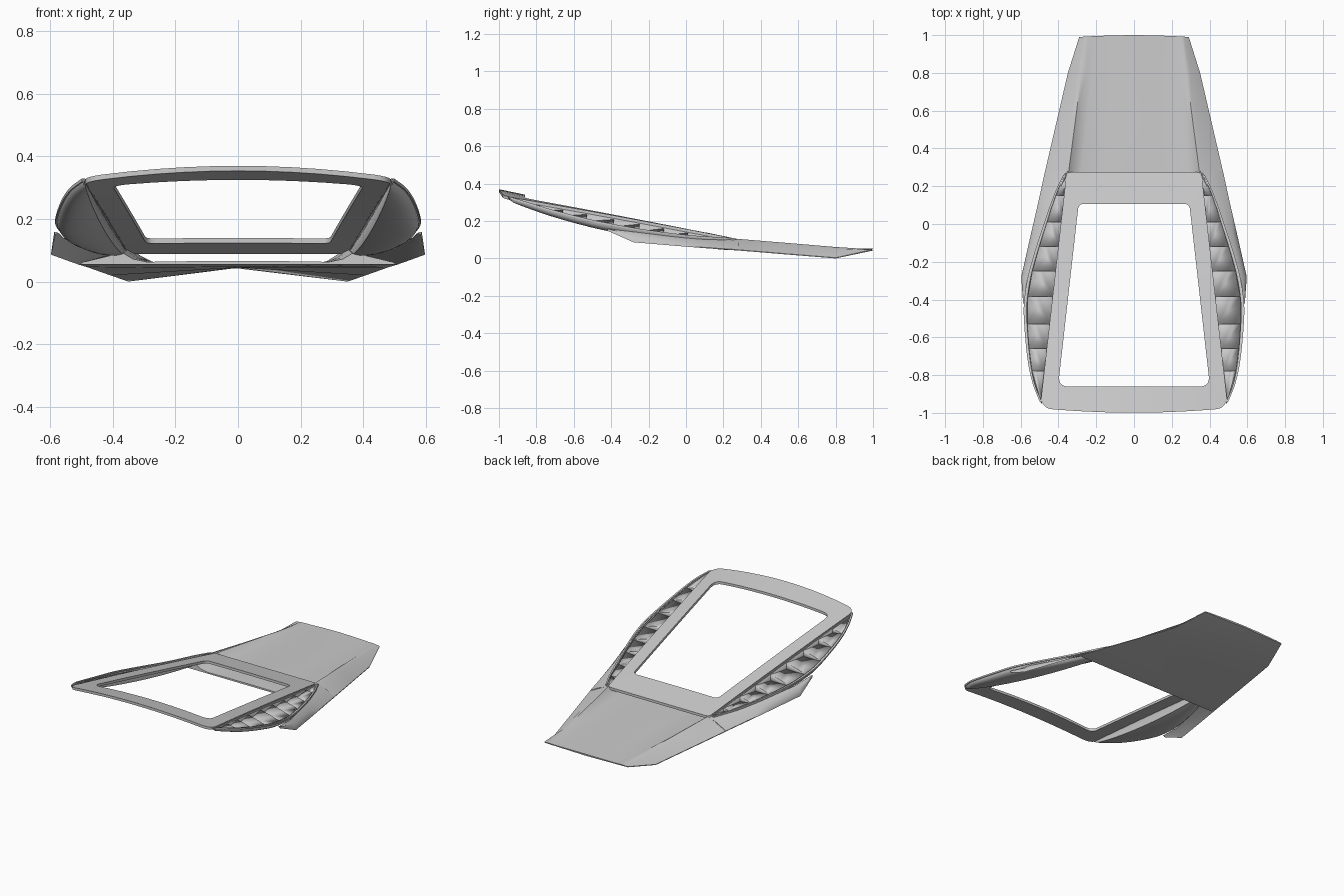
import bpy, math
from mathutils import Vector

if "Cube" in bpy.data.objects:
    bpy.data.objects.remove(bpy.data.objects["Cube"])


def make(name, verts, faces, mirror=False, thick=0, offset=-1, angle=35):
    """Mesh object, optionally thickened and mirrored, smooth by angle."""
    me = bpy.data.meshes.new(name)
    me.from_pydata([tuple(v) for v in verts], [], faces)
    ob = bpy.data.objects.new(name, me)
    bpy.context.collection.objects.link(ob)
    bpy.ops.object.select_all(action='DESELECT')
    ob.select_set(True)
    bpy.context.view_layer.objects.active = ob
    bpy.ops.object.mode_set(mode='EDIT')
    bpy.ops.mesh.select_all(action='SELECT')
    bpy.ops.mesh.normals_make_consistent(inside=False)
    bpy.ops.object.mode_set(mode='OBJECT')
    bpy.ops.object.shade_smooth_by_angle(angle=math.radians(angle))
    if thick:
        m = ob.modifiers.new("thickness", 'SOLIDIFY')
        m.thickness, m.offset = thick, offset
    if mirror:
        ob.modifiers.new("mirror", 'MIRROR').use_clip = True
    return ob


def loft(rows, closed=False):
    """Quads between consecutive rows of equal length."""
    n = len(rows[0])
    faces = []
    for i in range(len(rows) - 1):
        for j in range(n if closed else n - 1):
            k = (j + 1) % n
            faces.append((i * n + j, i * n + k, (i + 1) * n + k, (i + 1) * n + j))
    return [p for r in rows for p in r], faces


def curve(table, y):
    """Smooth interpolation of table rows (y, a, b, ...) at y."""
    i = max(k for k in range(len(table) - 1) if k == 0 or table[k][0] <= y)
    a, b = table[i], table[i + 1]
    p, q = table[max(i - 1, 0)], table[min(i + 2, len(table) - 1)]
    h = b[0] - a[0]
    t = (y - a[0]) / h
    out = []
    for c in range(1, len(a)):
        m0 = (b[c] - p[c]) / (b[0] - p[0]) * h
        m1 = (q[c] - a[c]) / (q[0] - a[0]) * h
        out.append((2*t**3 - 3*t*t + 1) * a[c] + (t**3 - 2*t*t + t) * m0
                   + (3*t*t - 2*t**3) * b[c] + (t**3 - t*t) * m1)
    return out


def top_z(x, y):
    """Height of the sloping, crowned frame surface."""
    s = (0.27 - y) / 1.27
    return 0.105 + 0.265 * s - 0.03 * (x / 0.48) ** 2 * s


def edge_x(y):
    return 0.352 + (0.27 - y) / 1.22 * 0.138


def rounded_loop(xf, yf, rf, xb, yb, rb, bow):
    """Rounded trapezoid, front (f) and back (b), with a bowed front edge."""
    cs = [Vector(c) for c in ((-xf, yf), (xf, yf), (xb, yb), (-xb, yb))]
    rad = (rf, rf, rb, rb)
    pts = []
    for i, c in enumerate(cs):
        a = c + (cs[i - 1] - c).normalized() * rad[i]
        d = cs[(i + 1) % 4]
        b = c + (d - c).normalized() * rad[i]
        for k in range(9):
            t = k / 8
            pts.append(a * (1-t)**2 + c * 2*t*(1-t) + b * t*t)
        e = d + (c - d).normalized() * rad[(i + 1) % 4]
        pts += [b.lerp(e, k / 10) for k in range(1, 10)]
    out = []
    for p in pts:
        w = max(0, min(1, -p.y))
        y = p.y - bow * (1 - (p.x / xf) ** 2) * w ** 6
        out.append(Vector((p.x, y, top_z(p.x, y))))
    return out


# Window frame: ring between two rounded trapezoids
outer = rounded_loop(0.495, -0.975, 0.065, 0.352, 0.275, 0.025, 0.028)
inner = rounded_loop(0.402, -0.86, 0.055, 0.293, 0.107, 0.03, 0.003)
down = Vector((0, 0, -0.016))
v, f = loft([outer, inner, [p + down for p in inner],
             [p + down for p in outer], outer], closed=True)
make("window_frame", v, f)

# Outer rail of the side vents (y, x, z)
RAIL = [(-.95, .49, .328), (-.85, .53, .298), (-.72, .558, .258), (-.5, .578, .202),
        (-.4, .576, .182), (-.25, .55, .155), (0, .473, .122), (.17, .412, .11),
        (.27, .365, .104)]


def vent(y):
    """Frame-side point, rail point and depth factor of the vent at y."""
    t = (y + 0.95) / 1.22
    w = max(0, math.sin(math.pi * min(1, max(0, t)))) ** 0.5
    x, z = curve(RAIL, y)
    ex = edge_x(y)
    return Vector((ex, y, top_z(ex, y) - 0.01)), Vector((x, y, z)), w


# Bowl-shaped shell beneath each vent
rows = []
for i in range(41):
    I, O, w = vent(-0.95 + 1.22 * i / 40)
    J = I - Vector((0, 0, 0.058 * w))
    P1 = O + Vector((-0.004, 0, -0.055 * w))
    P2 = J.lerp(O, 0.45)
    P2.z = J.lerp(O, 0.45).z - 0.03 * w
    row = [O + Vector((-0.012 * w, 0, 0.0))]
    for k in range(11):
        t = k / 10
        row.append(O*(1-t)**3 + P1*3*t*(1-t)**2 + P2*3*t*t*(1-t) + J*t**3)
    rows.append(row + [I])
v, f = loft(rows)
make("vent_shell", v, f, mirror=True, thick=0.003, offset=0)

# Stepped fins inside each vent: a rising tread and a triangular riser
STEPS = [-.92, -.78, -.66, -.53, -.385, -.25, -.12, .01, .15, .25]
v, f = [], []
for a, b in zip(STEPS, STEPS[1:]):
    Ia, Oa, wa = vent(a)
    Ib, Ob, wb = vent(b)
    lip = Vector((-0.012, 0, -0.01))
    low_a = Ia - Vector((0, 0, 0.052 * wa))
    low_b = Ib - Vector((0, 0, 0.052 * wb))
    high_b = Ib - Vector((0, 0, 0.012 * wb))
    n = len(v)
    v += [low_a, Oa + lip * wa, Ob + lip * wb, high_b, low_b]
    # shoulder bends the riser so it slopes away from the frame
    v.append(high_b.lerp(Ob, 0.55) + Vector((0, 0, -0.004)))
    f += [(n, n + 1, n + 2, n + 5), (n, n + 5, n + 3), (n + 3, n + 5, n + 2, n + 4)]
make("vent_fins", v, f, mirror=True, thick=0.003, offset=0, angle=20)

# Slim trims along the inner and outer vent edges
for name, idx in (("vent_inner_trim", 0), ("vent_outer_trim", 1)):
    rows = []
    for i in range(41):
        c = vent(-0.94 + 1.2 * i / 40)[idx]
        rows.append([c + Vector((dx, 0, dz)) for dx, dz in
                     ((-.005, -.006), (.005, -.006), (.005, .004), (-.005, .004))])
    v, f = loft(rows, closed=True)
    m = len(v)
    make(name, v, f + [(0, 1, 2, 3), (m - 4, m - 3, m - 2, m - 1)], mirror=True)

# Rear panel: (y, centre z, crease x, crease z, outer x, outer z, bottom centre z)
PANEL = [(.11, .063, .365, .09, .508, .055, .055), (.19, .063, .355, .1, .49, .049, .047),
         (.27, .062, .347, .105, .473, .043, .045), (.55, .057, .31, .082, .408, .02, .045),
         (.8, .052, .278, .061, .35, 0, .044), (1, .049, .255, .049, .29, .042, .042)]
rows = []
for y, zc, cx, cz, ox, oz, bz in PANEL:
    half = [(0, zc + .003), (cx * .45, zc + .002), (cx * .8, zc), (cx * .92, zc + (cz - zc) * .35),
            (cx, cz), (cx + (ox - cx) * .25, cz - (cz - oz) * .15), (ox, oz + .004), (ox, oz)]
    ring = half + [(0, bz)] + [(-x, z) for x, z in half[:0:-1]]
    rows.append([Vector((x, y - 0.01 * (abs(x) / .29) ** 2 * (y == 1), z)) for x, z in ring])
v, f = loft(rows, closed=True)
n = len(rows[0])
f += [tuple(range(n)), tuple(range(len(v) - n, len(v)))]
make("rear_panel", v, f)

# Side fenders running forward from the panel (y, top x, top z, bottom x, bottom z)
FENDER = [(-.42, .578, .158, .584, .148), (-.28, .562, .142, .597, .086),
          (-.05, .488, .114, .545, .067), (.11, .425, .104, .508, .054),
          (.28, .352, .104, .471, .043)]
rows = []
for y, tx, tz, bx, bz in FENDER:
    T, B = Vector((tx, y, tz)), Vector((bx, y, bz))
    mid = T.lerp(B, 0.5) + Vector((0.006, 0, 0.006))
    rows.append([T, mid, B + Vector((0, 0, .004)), B, mid - Vector((.008, 0, .006)),
                 T - Vector((.006, 0, .004))])
v, f = loft(rows, closed=True)
m = len(v)
make("side_fender", v, f + [tuple(range(6)), tuple(range(m - 6, m))], mirror=True)
